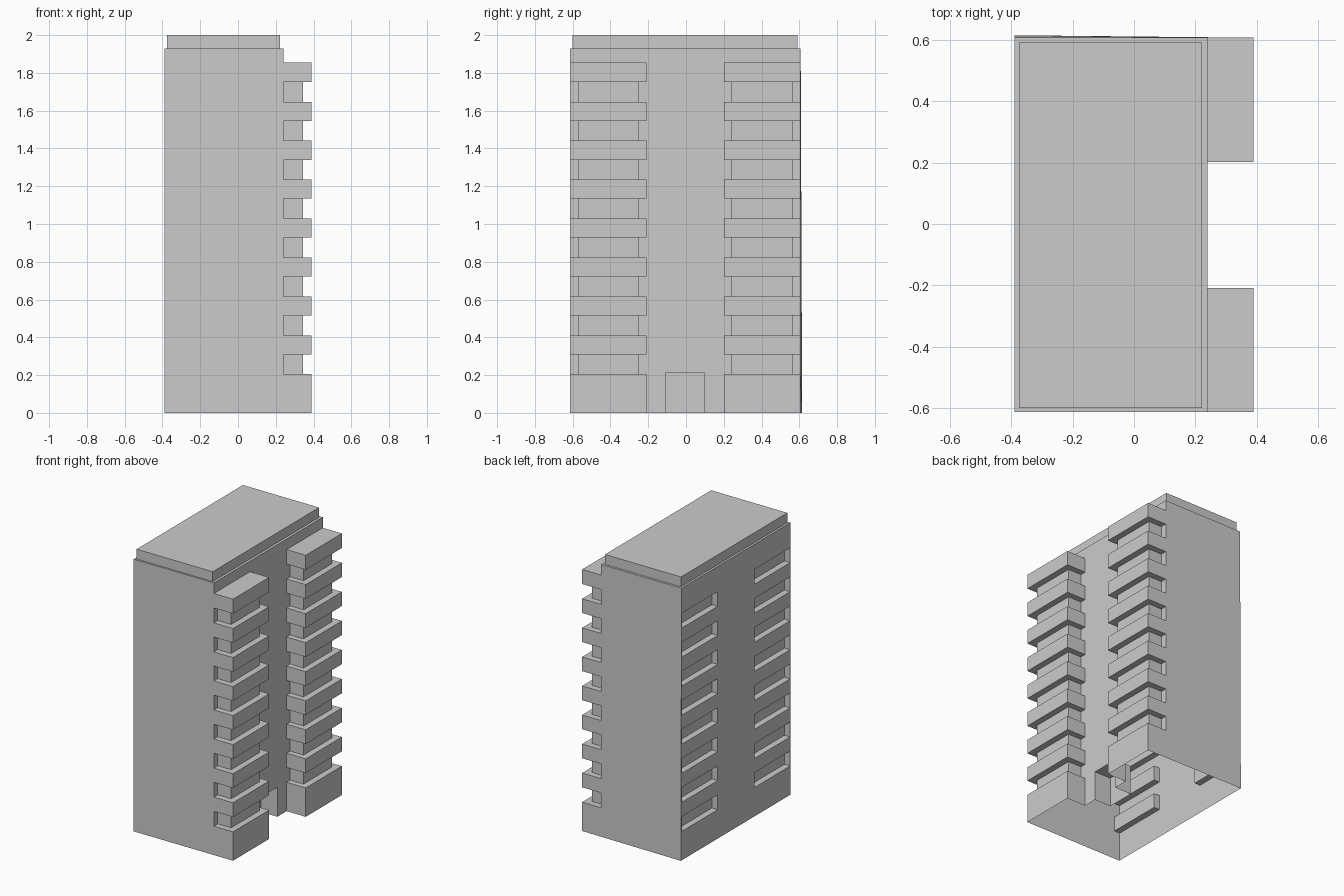
import bpy, bmesh

if "Cube" in bpy.data.objects:
    bpy.data.objects.remove(bpy.data.objects["Cube"])

GAPS = [(0.205 + 0.206 * i, 0.31 + 0.206 * i) for i in range(8)]


def make(name, bm):
    bmesh.ops.recalc_face_normals(bm, faces=bm.faces)
    me = bpy.data.meshes.new(name)
    bm.to_mesh(me)
    bm.free()
    ob = bpy.data.objects.new(name, me)
    bpy.context.collection.objects.link(ob)
    return ob


def prism(bm, outline, z0, z1):
    low = [bm.verts.new((x, y, z0)) for x, y in outline]
    top = [bm.verts.new((x, y, z1)) for x, y in outline]
    n = len(outline)
    bm.faces.new(low[::-1])
    bm.faces.new(top)
    for i in range(n):
        j = (i + 1) % n
        bm.faces.new((low[i], low[j], top[j], top[i]))


def rect(x0, x1, y0, y1):
    return [(x0, y0), (x1, y0), (x1, y1), (x0, y1)]


def cut(target, bm):
    cutter = make("cutter", bm)
    cutter.hide_render = True
    mod = target.modifiers.new("cut", 'BOOLEAN')
    mod.operation = 'DIFFERENCE'
    mod.solver = 'EXACT'
    mod.object = cutter
    bpy.context.view_layer.objects.active = target
    bpy.ops.object.modifier_apply(modifier=mod.name)
    bpy.data.objects.remove(cutter)


# tower block including both balcony wings
bm = bmesh.new()
prism(bm, rect(-0.39, 0.39, -0.613, 0.607), 0, 1.93)
tower = make("tower_body", bm)

# step above the wings
bm = bmesh.new()
prism(bm, rect(0.24, 0.6, -0.9, 0.9), 1.855, 2.2)
cut(tower, bm)

# court between the wings
bm = bmesh.new()
prism(bm, rect(0.24, 0.6, -0.208, 0.202), -0.2, 2.2)
cut(tower, bm)

# gaps between balcony slabs, leaving a smaller core in each wing
core = [(0.24, -0.9), (0.6, -0.9), (0.6, 0.9), (0.24, 0.9),
        (0.24, 0.563), (0.345, 0.563), (0.345, 0.242), (0.24, 0.242),
        (0.24, -0.25), (0.345, -0.25), (0.345, -0.57), (0.24, -0.57)]
bm = bmesh.new()
for z0, z1 in GAPS:
    prism(bm, core, z0, z1)
cut(tower, bm)

# window slots in the rear wall
bm = bmesh.new()
for z0, z1 in GAPS:
    for y0, y1 in ((-0.61, -0.208), (0.202, 0.604)):
        prism(bm, rect(-0.6, -0.345, y0, y1), z0, z1)
cut(tower, bm)

# recessed entrance
bm = bmesh.new()
prism(bm, rect(0.11, 0.5, -0.108, 0.098), -0.2, 0.21)
cut(tower, bm)

# open underside and slightly splayed foot on the +y side
bm = bmesh.new()
bm.from_mesh(tower.data)
floor = [f for f in bm.faces if all(abs(v.co.z) < 1e-4 for v in f.verts)]
bmesh.ops.delete(bm, geom=floor, context='FACES')
for v in bm.verts:
    if v.co.z < 1e-4 and v.co.y > 0.6 and v.co.x < 0.3:
        v.co.y += 0.008
bm.to_mesh(tower.data)
bm.free()

# raised roof
bm = bmesh.new()
prism(bm, rect(-0.375, 0.222, -0.6, 0.591), 1.93, 2.0)
make("roof_slab", bm)
